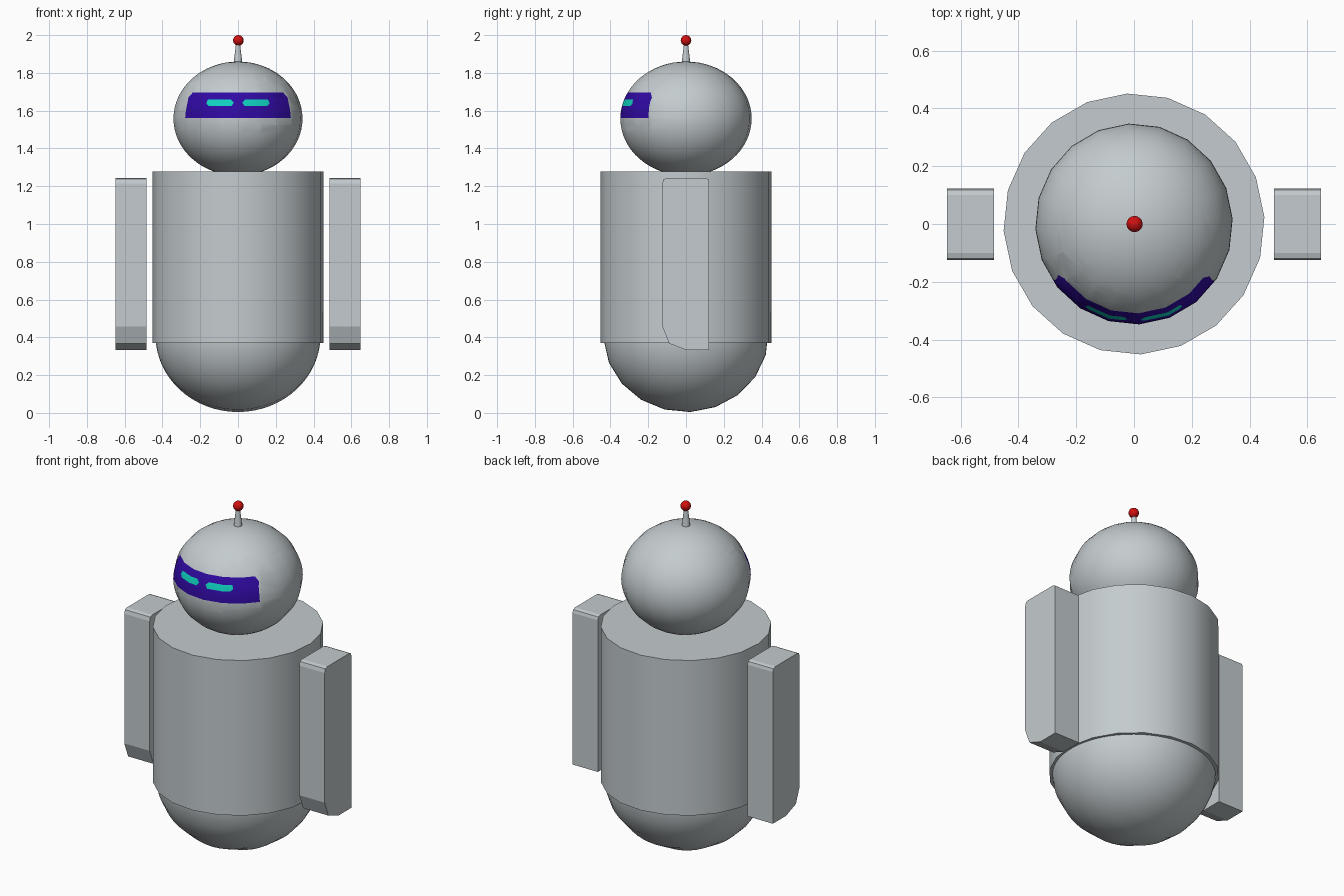
import bpy, bmesh
from math import radians
from mathutils import Matrix, Vector

cube = bpy.data.objects.get("Cube")
if cube:
    bpy.data.objects.remove(cube)


def material(name, rgb):
    m = bpy.data.materials.new(name)
    m.use_nodes = True
    m.diffuse_color = (*rgb, 1)
    m.node_tree.nodes["Principled BSDF"].inputs["Base Color"].default_value = (*rgb, 1)
    return m


GREY = material("light grey", (0.55, 0.60, 0.62))
INDIGO = material("visor indigo", (0.03, 0.003, 0.37))
CYAN = material("eye cyan", (0.005, 0.65, 0.53))
RED = material("signal red", (0.65, 0.005, 0.005))
SIDES = 20
TWIST = Matrix.Rotation(radians(3), 4, "Z")


def finish(bm, name, mats, smooth=True):
    bmesh.ops.recalc_face_normals(bm, faces=bm.faces)
    mesh = bpy.data.meshes.new(name)
    bm.to_mesh(mesh)
    bm.free()
    for m in mats:
        mesh.materials.append(m)
    ob = bpy.data.objects.new(name, mesh)
    bpy.context.collection.objects.link(ob)
    if smooth:
        bpy.ops.object.select_all(action="DESELECT")
        ob.select_set(True)
        bpy.context.view_layer.objects.active = ob
        bpy.ops.object.shade_smooth_by_angle(angle=radians(35))
    return ob


def ellipsoid(radii, centre, tilt=Matrix.Identity(4), segments=SIDES, rings=32):
    bm = bmesh.new()
    size = Matrix.Diagonal((*radii, 1))
    bmesh.ops.create_uvsphere(bm, u_segments=segments, v_segments=rings, radius=1,
                              matrix=Matrix.Translation(centre) @ size @ tilt @ TWIST)
    return bm


def cone(name, r_low, r_high, low, high, sides):
    bm = bmesh.new()
    bmesh.ops.create_cone(bm, cap_ends=True, segments=sides, radius1=r_low, radius2=r_high,
                          depth=high - low,
                          matrix=Matrix.Translation((0, 0, (low + high) / 2)) @ TWIST)
    return finish(bm, name, [GREY])


def paint_front(bm, outline, index):
    """Cut a convex x-z outline into the front faces and colour its inside."""
    edges = []
    for (x0, z0), (x1, z1) in zip(outline, outline[1:] + outline[:1]):
        edges.append((Vector((x0, 0, z0)), Vector((z1 - z0, 0, x0 - x1)).normalized()))
    mid = sum((p for p, n in edges), Vector()) / len(edges)
    reach = max(abs(p.x - mid.x) for p, n in edges) + 0.08

    def near(f):
        c = f.calc_center_median()
        return c.y < 0 and abs(c.x - mid.x) < reach and abs(c.z - mid.z) < 0.14

    for point, normal in edges:
        faces = [f for f in bm.faces if near(f)]
        parts = set(faces)
        for f in faces:
            parts.update(f.edges)
            parts.update(f.verts)
        bmesh.ops.bisect_plane(bm, geom=list(parts), plane_co=point, plane_no=normal, dist=1e-5)
    for f in bm.faces:
        c = f.calc_center_median()
        if c.y < 0 and all((c - p).dot(n) * (mid - p).dot(n) > 0 for p, n in edges):
            f.material_index = index


# Body with a rounded base
cone("body", 0.452, 0.452, 0.37, 1.277, SIDES)
finish(ellipsoid((0.437, 0.437, 0.407), (0, 0, 0.411), Matrix.Rotation(radians(90), 4, "Y")),
       "rounded_base", [GREY])

# Head with painted visor and eyes
head = ellipsoid((0.342, 0.348, 0.302), (0, 0, 1.558))
half = [(0.28, 1.56), (0.276, 1.60), (0.262, 1.67), (0.24, 1.695)]
paint_front(head, half + [(-x, z) for x, z in reversed(half)], 1)
eye = [(0.022, 1.643), (0.035, 1.624), (0.155, 1.624), (0.168, 1.637),
       (0.160, 1.658), (0.037, 1.658)]
for side in (1, -1):
    paint_front(head, [(side * x, z) for x, z in eye], 2)
finish(head, "head", [GREY, INDIGO, CYAN])

# Antenna
cone("antenna_rod", 0.024, 0.010, 1.845, 1.96, 12)
finish(ellipsoid((0.028,) * 3, (0.002, 0, 1.972), segments=16, rings=12), "antenna_ball", [RED])

# Arms: side profile pushed out sideways
arm = [(-0.125, 0.457), (-0.09, 0.368), (0, 0.333), (0.123, 0.333), (0.123, 1.22),
       (0.118, 1.237), (0.10, 1.243), (-0.10, 1.243), (-0.119, 1.237), (-0.125, 1.215)]
for name, x in (("left_arm", 0.484), ("right_arm", -0.648)):
    bm = bmesh.new()
    face = bm.faces.new([bm.verts.new((x, y, z)) for y, z in arm])
    grown = bmesh.ops.extrude_face_region(bm, geom=[face])["geom"]
    bmesh.ops.translate(bm, vec=(0.164, 0, 0),
                        verts=[v for v in grown if isinstance(v, bmesh.types.BMVert)])
    # Keep both end caps on the solid
    bmesh.ops.holes_fill(bm, edges=[e for e in bm.edges if e.is_boundary], sides=0)
    finish(bm, name, [GREY], smooth=False)
